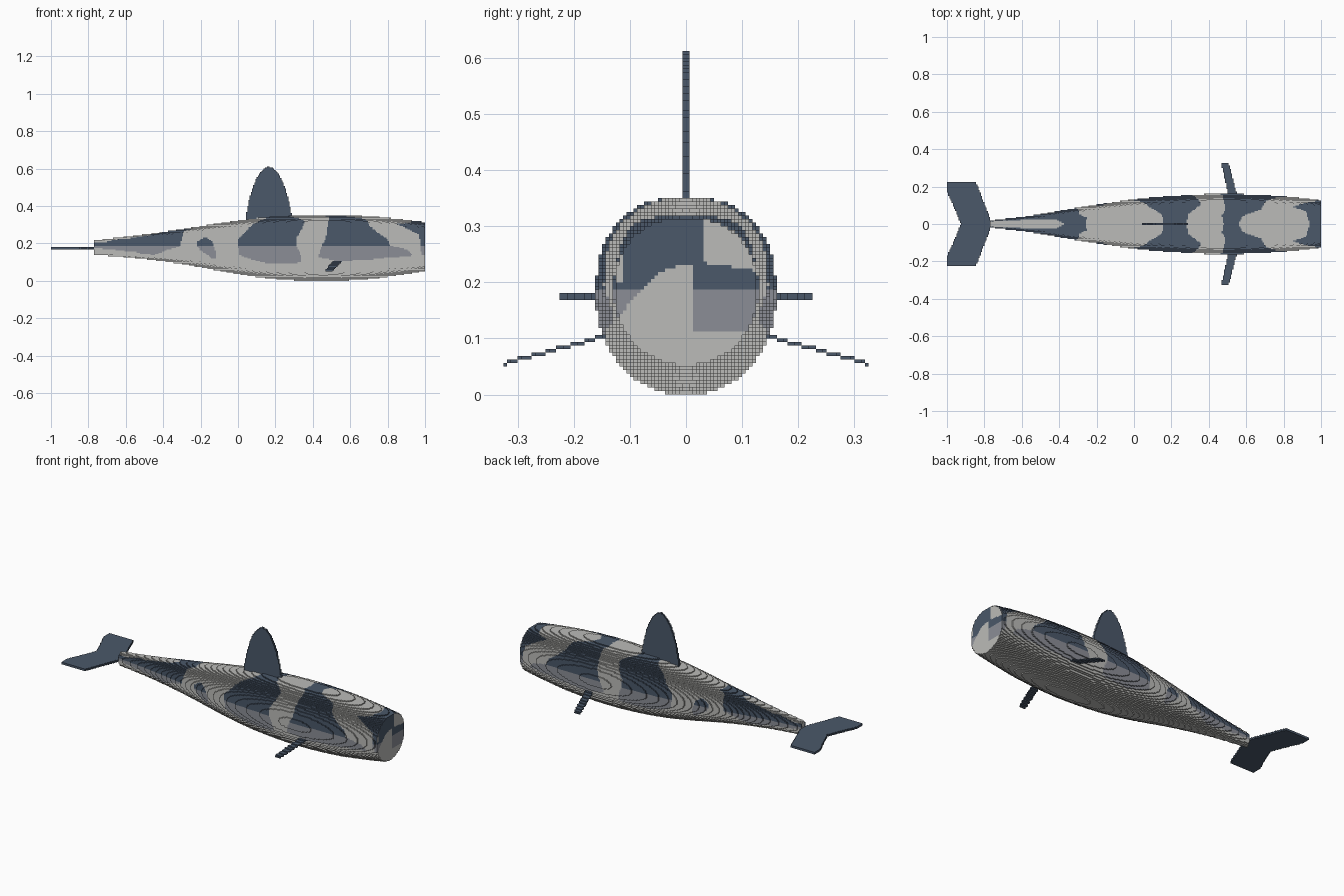
import bpy, math

cube = bpy.data.objects.get("Cube")
if cube:
    bpy.data.objects.remove(cube, do_unlink=True)

V = 0.00625          # edge length of one block
SPLIT = 0.19         # height where the upper camouflage colour changes


def material(name, rgb):
    m = bpy.data.materials.new(name)
    m.use_nodes = True
    m.diffuse_color = (*rgb, 1)
    m.node_tree.nodes["Principled BSDF"].inputs["Base Color"].default_value = (*rgb, 1)
    return m


LIGHT, NAVY, MID = 0, 1, 2
MATS = [material("light_grey", (0.497, 0.497, 0.479)),
        material("navy", (0.069, 0.098, 0.144)),
        material("mid_grey", (0.258, 0.270, 0.305))]


def lerp_table(rows, t):
    """Linear lookup in rows of (key, values...); None outside the key range."""
    for a, b in zip(rows, rows[1:]):
        if a[0] <= t <= b[0]:
            f = (t - a[0]) / (b[0] - a[0])
            return [p + (q - p) * f for p, q in zip(a[1:], b[1:])]
    return None


def smooth_table(rows, t):
    """Smooth cubic lookup in rows of (key, values...)."""
    t = min(max(t, rows[0][0]), rows[-1][0])
    n = len(rows)
    i = next(i for i in range(n - 1) if t <= rows[i + 1][0])
    a, b = rows[i], rows[i + 1]
    p, q = rows[max(i - 1, 0)], rows[min(i + 2, n - 1)]
    w = b[0] - a[0]
    f = (t - a[0]) / w
    out = []
    for c in range(1, len(a)):
        ma = (b[c] - p[c]) / (b[0] - p[0]) * w
        mb = (q[c] - a[c]) / (q[0] - a[0]) * w
        out.append((2*f**3 - 3*f*f + 1) * a[c] + (f**3 - 2*f*f + f) * ma
                   + (3*f*f - 2*f**3) * b[c] + (f**3 - f*f) * mb)
    return out


DIRS = {  # outward direction -> corners of that block face
    (1, 0, 0): ((1, 0, 0), (1, 1, 0), (1, 1, 1), (1, 0, 1)),
    (-1, 0, 0): ((0, 0, 0), (0, 0, 1), (0, 1, 1), (0, 1, 0)),
    (0, 1, 0): ((0, 1, 0), (0, 1, 1), (1, 1, 1), (1, 1, 0)),
    (0, -1, 0): ((0, 0, 0), (1, 0, 0), (1, 0, 1), (0, 0, 1)),
    (0, 0, 1): ((0, 0, 1), (1, 0, 1), (1, 1, 1), (0, 1, 1)),
    (0, 0, -1): ((0, 0, 0), (0, 1, 0), (1, 1, 0), (1, 0, 0)),
}


def block_object(name, cells, colour):
    """Skin a set of block cells; colour(x, y, z, dir) gives the material."""
    verts, faces, mats = {}, [], []
    for i, j, k in cells:
        for d, corners in DIRS.items():
            if (i + d[0], j + d[1], k + d[2]) in cells:
                continue
            faces.append([verts.setdefault((i + a, j + b, k + c), len(verts))
                          for a, b, c in corners])
            mats.append(colour(-1 + (i + .5) * V, (j + .5) * V, (k + .5) * V, d))
    me = bpy.data.meshes.new(name)
    me.from_pydata([(-1 + i * V, j * V, k * V) for i, j, k in verts], [], faces)
    for m in MATS:
        me.materials.append(m)
    me.polygons.foreach_set("material_index", mats)
    me.update()
    ob = bpy.data.objects.new(name, me)
    bpy.context.scene.collection.objects.link(ob)
    return ob


def fill(x0, x1, y0, y1, z0, z1, inside):
    """Cells within a box whose centres pass the test."""
    r = lambda a, b, o=0: range(round((a - o) / V), round((b - o) / V))
    return {(i, j, k) for i in r(x0, x1, -1) for j in r(y0, y1) for k in r(z0, z1)
            if inside(-1 + (i + .5) * V, (j + .5) * V, (k + .5) * V)}


# Body outline: x, bottom z, top z, half width
BODY = [(-.77, .140, .217, .019), (-.55, .122, .242, .045), (-.31, .092, .275, .086),
        (0, .036, .322, .132), (.2, .010, .343, .150), (.45, -.001, .352, .161),
        (.7, .010, .345, .155), (.88, .033, .328, .141), (1, .052, .313, .127)]

body_cells = set()
for i in range(round(.23 / V), 320):
    lo, hi, half = smooth_table(BODY, -1 + (i + .5) * V)
    mid, hh = (lo + hi) / 2, (hi - lo) / 2
    for k in range(56):
        t = ((k + .5) * V - mid) / hh
        n = 2.4 if t > 0 else 2.05
        if abs(t) < 1:
            h = round(half * (1 - abs(t) ** n) ** (1 / n) / V)
            body_cells.update((i, j, k) for j in range(-h, h))

# Camouflage patches: turn from top (0) to belly (1), first x, last x
PATCHES = [
    [(0, -.37, -.26), (.1, -.42, -.25), (.17, -.77, -.29), (.47, -.77, -.31),
     (.55, -.76, -.38), (.65, -.62, -.42), (.72, -.5, -.45)],
    [(.33, -.18, -.17), (.4, -.22, -.14), (.47, -.22, -.13), (.55, -.2, -.12),
     (.67, -.14, -.12)],
    [(0, .16, .28), (.1, .15, .29), (.2, .08, .36), (.3, .04, .34), (.4, 0, .31),
     (.47, 0, .31), (.6, .01, .34), (.65, .08, .34), (.68, .15, .3)],
    [(0, .48, .56), (.08, .47, .58), (.15, .49, .68), (.25, .48, .7), (.32, .475, .74),
     (.4, .47, .8), (.47, .45, .81), (.52, .44, .9), (.6, .43, .94), (.64, .52, .66)],
    [(0, .94, 1), (.15, .92, 1), (.2, .85, 1), (.28, .92, 1), (.33, .97, 1),
     (.6, .98, 1)],
]


def body_colour(x, y, z, d):
    if d[0] == 1 and x > .99:      # blunt front end
        light = (z < .11 or (y < .015 and z < .23 - 6.5 * y * y)
                 or (y < -.115 and z > .2) or (y > .03 and z > .24 - .15 * y))
    else:
        turn = math.atan2(abs(y), z - .177) / math.pi
        spans = [lerp_table(p, turn) for p in PATCHES]
        light = not any(s and s[0] <= x <= s[1] for s in spans)
    return LIGHT if light else NAVY if z > SPLIT else MID


block_object("body", body_cells, body_colour)

navy = lambda *a: NAVY

# Tall rounded dorsal fin, two blocks thick
def in_dorsal(x, y, z):
    t = max(0, (z - .33) / .28)
    return t < 1 and abs(x - .165) < .123 * (1 - t ** 1.3) ** .5

block_object("dorsal_fin", fill(0, .35, -V, V, .3, .625, in_dorsal), navy)


# Swept tail fluke with a notched trailing edge
def in_fluke(x, y, z):
    a = abs(y)
    front = -.765 - .08 * max(0, a - .02) / .205
    back = max(-1, -.925 - .075 * a / .175)
    return a < .225 and back < x < front

block_object("tail_fluke", fill(-1, -.75, -.23, .23, .16875, .18125, in_fluke), navy)


# Drooping side flippers, one block thick
def in_flipper(x, y, z):
    a = abs(y)
    f = (a - .16) / .16
    return .503 - .035 * f < x < .55 - .042 * f and abs(z - (.103 - .272 * (a - .15))) <= V / 2

for name, y0, y1 in (("left_flipper", .13, .325), ("right_flipper", -.325, -.13)):
    block_object(name, fill(.4, .6, y0, y1, .03, .15, in_flipper), navy)
